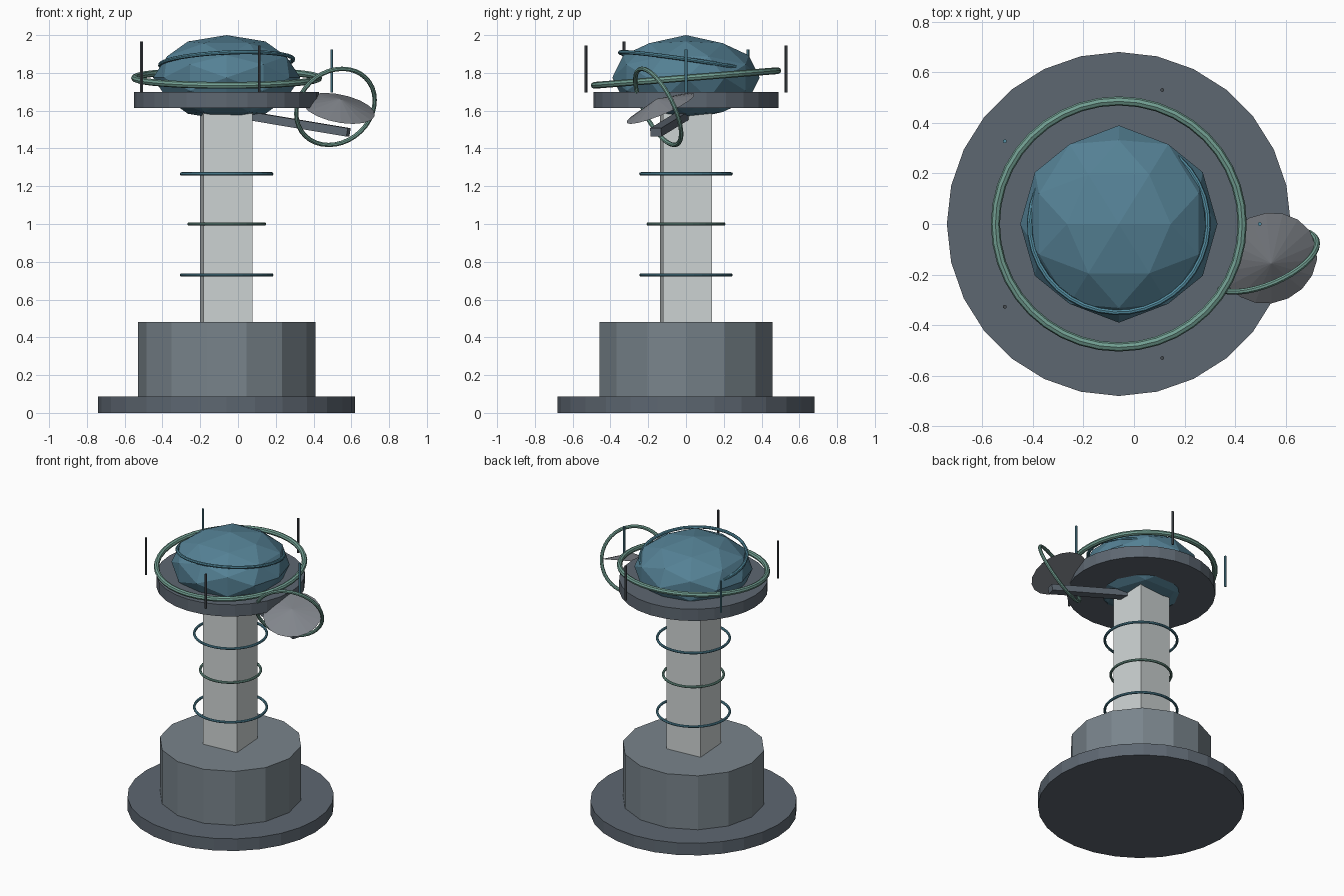
import bpy, bmesh, math
from mathutils import Vector, Matrix

if "Cube" in bpy.data.objects:
    bpy.data.objects.remove(bpy.data.objects["Cube"])

CX = -0.06  # tower axis


def material(name, rgb):
    m = bpy.data.materials.new(name)
    m.diffuse_color = (*rgb, 1)
    m.use_nodes = True
    m.node_tree.nodes["Principled BSDF"].inputs["Base Color"].default_value = m.diffuse_color
    return m


SLATE = material("slate", (0.11, 0.135, 0.165))
STEEL = material("steel", (0.19, 0.23, 0.26))
GREY = material("grey", (0.22, 0.235, 0.26))
PALE = material("pale", (0.62, 0.66, 0.66))
TEAL = material("teal", (0.09, 0.22, 0.30))
BLUE = material("blue", (0.09, 0.27, 0.36))
GREEN = material("green", (0.17, 0.35, 0.29))
DARK = material("dark", (0.06, 0.07, 0.08))


def finish(obj, name, mat):
    obj.name = name
    obj.data.materials.append(mat)
    return obj


def prism(name, sides, r, z0, z1, mat, x=CX, y=0, turn=0):
    bpy.ops.mesh.primitive_cylinder_add(vertices=sides, radius=r, depth=z1 - z0,
                                        location=(x, y, (z0 + z1) / 2),
                                        rotation=(0, 0, math.radians(turn)))
    return finish(bpy.context.object, name, mat)


def ring(name, loc, r, thick, mat, normal=(0, 0, 1), segs=36):
    rot = Vector(normal).to_track_quat('Z', 'Y').to_euler()
    bpy.ops.mesh.primitive_torus_add(major_segments=segs, minor_segments=8, major_radius=r,
                                     minor_radius=thick, location=loc, rotation=rot)
    return finish(bpy.context.object, name, mat)


# Base, drum, square column and platform
prism("base_plate", 28, 0.68, 0, 0.088, SLATE)
prism("drum", 14, 0.47, 0.088, 0.48, STEEL, turn=90)
prism("column", 4, 0.184, 0.48, 1.62, PALE, x=CX - 0.003, turn=49)
prism("platform", 28, 0.49, 1.615, 1.70, SLATE)

# Rings around the column
for i, (z, r, mat) in enumerate([(0.73, 0.239, BLUE), (1.0, 0.20, GREEN), (1.265, 0.239, BLUE)]):
    ring(f"column_ring_{i + 1}", (CX, 0, z), r, 0.009, mat)

# Faceted dome: icosphere turned edge-up, then flattened
bm = bmesh.new()
bmesh.ops.create_icosphere(bm, subdivisions=2, radius=0.39)
bmesh.ops.rotate(bm, verts=bm.verts, matrix=Matrix.Rotation(math.radians(-31.717), 3, 'Y'))
bmesh.ops.scale(bm, verts=bm.verts, vec=(1, 1, 0.225 / 0.39))
mesh = bpy.data.meshes.new("dome")
bm.to_mesh(mesh)
bm.free()
dome = bpy.data.objects.new("dome", mesh)
dome.location = (CX, 0, 1.775)
bpy.context.collection.objects.link(dome)
finish(dome, "dome", TEAL)

# Tilted rings around the dome
ring("large_ring", (CX, 0, 1.773), 0.488, 0.018, GREEN, (0, -0.08, 1), 40)
ring("dome_ring", (CX, 0, 1.857), 0.353, 0.011, BLUE, (-0.045, 0.145, 1))

# Antenna rods
for i in range(5):
    a = -i * math.tau / 5
    prism(f"antenna_{i + 1}", 6, 0.008, 1.695, 1.925 + 0.02 * (i % 3),
          BLUE if i % 3 == 0 else DARK, CX + 0.557 * math.cos(a), 0.557 * math.sin(a))

# Side arm
start, end = Vector((0.0, 0.0, 1.583)), Vector((0.585, -0.16, 1.485))
d = end - start
bpy.ops.mesh.primitive_cube_add(size=1, location=(start + end) / 2)
arm = bpy.context.object
arm.rotation_euler = (0, math.atan2(-d.z, math.hypot(d.x, d.y)), math.atan2(d.y, d.x))
arm.scale = (d.length, 0.06, 0.045)
finish(arm, "side_arm", SLATE)

# Shallow dish and its ring
n = Vector((0.2, -0.42, 1)).normalized()
bpy.ops.mesh.primitive_cone_add(vertices=18, radius1=0.195, depth=0.055,
                                location=Vector((0.533, -0.135, 1.612)) + n * 0.0275,
                                rotation=n.to_track_quat('Z', 'Y').to_euler())
finish(bpy.context.object, "dish", GREY)
ring("dish_ring", (0.516, -0.147, 1.62), 0.222, 0.012, GREEN, (-0.42, 1, 0.5))
